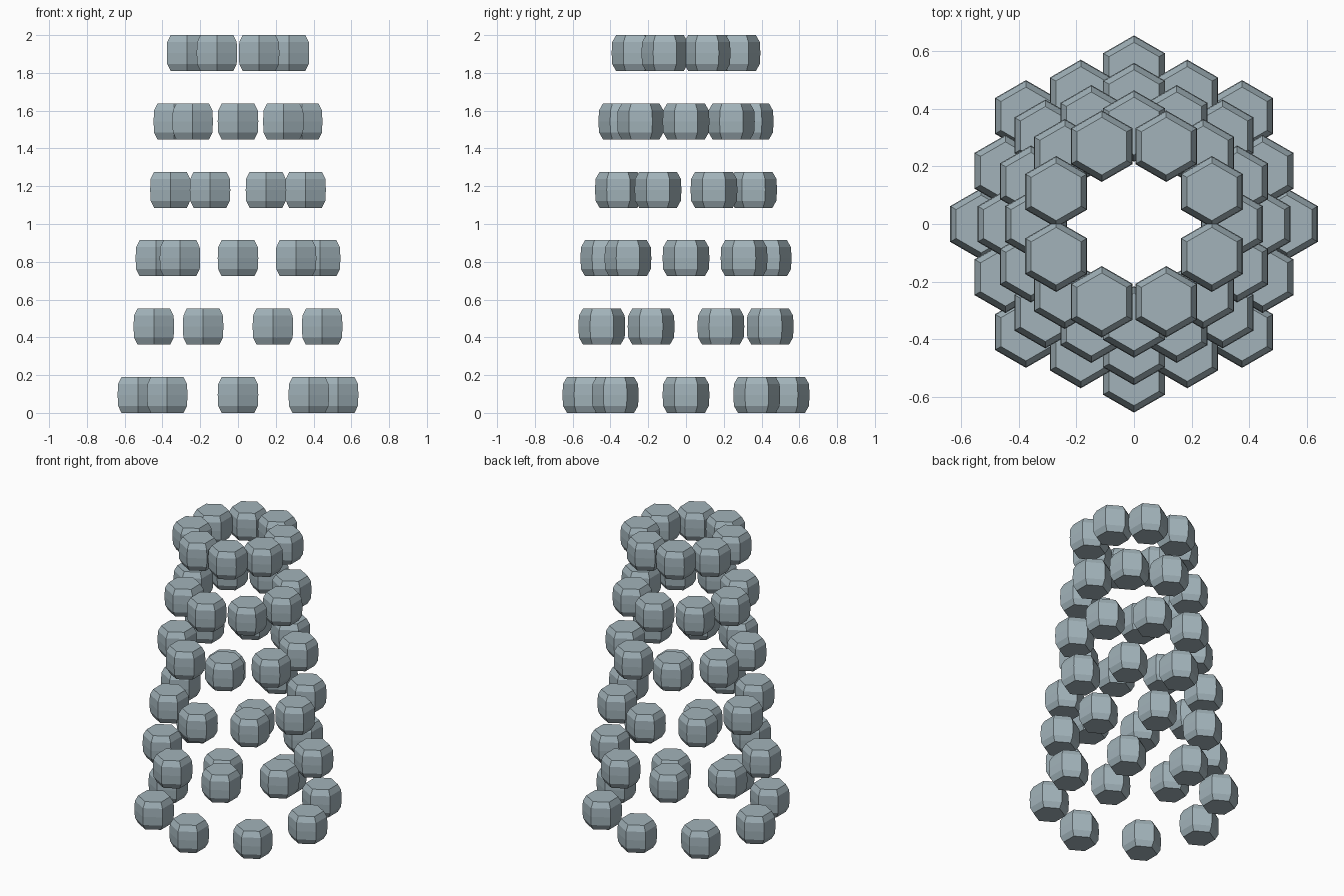
import bpy, bmesh, math

cube = bpy.data.objects.get("Cube")
if cube:
    bpy.data.objects.remove(cube, do_unlink=True)

mat = bpy.data.materials.new("blue_grey")
mat.use_nodes = True
colour = (0.36, 0.45, 0.49, 1)
mat.diffuse_color = colour
mat.node_tree.nodes["Principled BSDF"].inputs["Base Color"].default_value = colour

# Six-sided bead: stacked hexagons with flat caps, corners facing front and back
PROFILE = [(0.100, -0.095), (0.121, -0.058), (0.124, 0), (0.121, 0.058), (0.100, 0.095)]
SIDES = 6


def bead_mesh():
    bm = bmesh.new()
    rings = []
    for r, z in PROFILE:
        angles = [math.pi / 2 + math.tau * k / SIDES for k in range(SIDES)]
        rings.append([bm.verts.new((r * math.cos(a), r * math.sin(a), z)) for a in angles])
    for low, high in zip(rings, rings[1:]):
        for k in range(SIDES):
            n = (k + 1) % SIDES
            bm.faces.new((low[k], low[n], high[n], high[k]))
    bm.faces.new(rings[0][::-1])
    bm.faces.new(rings[-1])
    mesh = bpy.data.meshes.new("bead")
    bm.to_mesh(mesh)
    bm.free()
    mesh.materials.append(mat)
    return mesh


# Tapering tower of rings, every other ring turned by half a step
bead = bead_mesh()
LEVELS, COUNT = 6, 8
for level in range(LEVELS):
    radius = 0.53 - 0.0476 * level
    z = 0.095 + 0.362 * level
    for k in range(COUNT):
        a = math.tau * (k + 0.5 * (level % 2)) / COUNT
        obj = bpy.data.objects.new(f"ring_{level + 1}_bead_{k + 1}", bead)
        obj.location = (radius * math.cos(a), radius * math.sin(a), z)
        bpy.context.collection.objects.link(obj)
